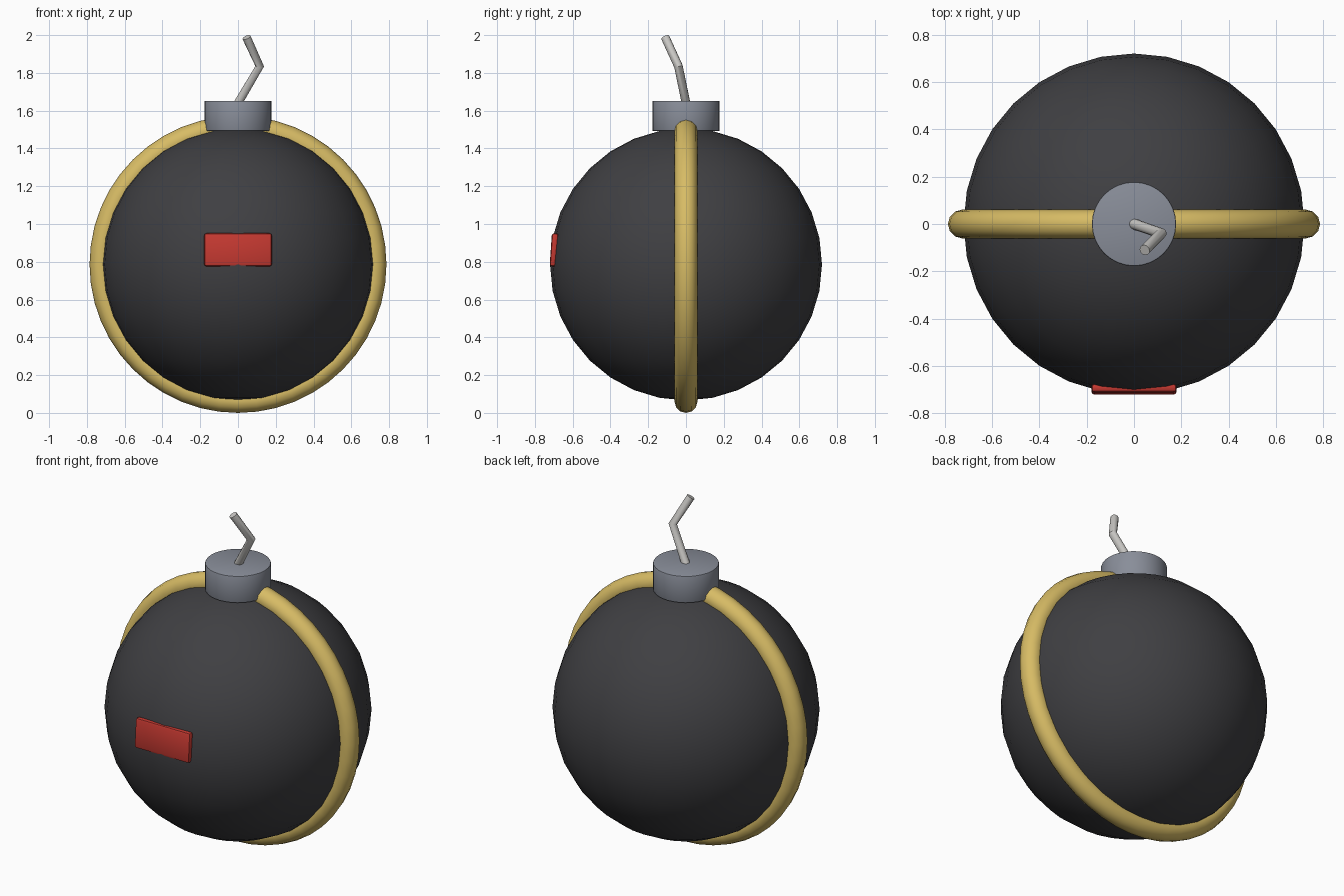
import bpy
from math import radians

if "Cube" in bpy.data.objects:
    bpy.data.objects.remove(bpy.data.objects["Cube"], do_unlink=True)

CENTRE = 0.786   # height of the ball's middle
RADIUS = 0.72


def material(name, rgb):
    mat = bpy.data.materials.new(name)
    mat.use_nodes = True
    mat.diffuse_color = (*rgb, 1)
    mat.node_tree.nodes["Principled BSDF"].inputs["Base Color"].default_value = (*rgb, 1)
    return mat


def finish(name, mat, bevel=0):
    obj = bpy.context.object
    obj.name = obj.data.name = name
    obj.data.materials.append(mat)
    if bevel:
        bpy.ops.object.transform_apply(location=False, rotation=False, scale=True)
        mod = obj.modifiers.new("soft_edges", 'BEVEL')
        mod.width = bevel
        mod.segments = 2
        bpy.ops.object.modifier_apply(modifier=mod.name)
    bpy.ops.object.shade_smooth_by_angle(angle=radians(40))
    return obj


charcoal = material("charcoal", (0.05, 0.05, 0.055))
gold = material("gold", (0.68, 0.50, 0.13))
steel = material("steel", (0.25, 0.27, 0.32))
red = material("red", (0.55, 0.04, 0.03))
cord = material("pale_cord", (0.58, 0.57, 0.55))

# Round body
bpy.ops.mesh.primitive_uv_sphere_add(segments=32, ring_count=16, radius=RADIUS,
                                     location=(0, 0, CENTRE))
finish("body", charcoal)

# Band standing upright around the body
bpy.ops.mesh.primitive_torus_add(major_radius=0.725, minor_radius=0.061,
                                 major_segments=48, minor_segments=12,
                                 location=(0, 0, CENTRE), rotation=(radians(90), 0, 0))
finish("band", gold)

# Cap on top
bpy.ops.mesh.primitive_cylinder_add(vertices=32, radius=0.178, depth=0.16,
                                    location=(0, 0, 1.572))
finish("cap", steel, 0.006)

# Label plate on the front, leaning with the body's curve
bpy.ops.mesh.primitive_cube_add(size=1, location=(0, -0.698, 0.863),
                                rotation=(radians(-4), 0, 0))
bpy.context.object.scale = (0.36, 0.036, 0.176)
finish("label_plate", red, 0.014)

# Bent fuse
curve = bpy.data.curves.new("fuse", 'CURVE')
curve.dimensions = '3D'
curve.bevel_depth = 0.023
curve.bevel_resolution = 4
curve.use_fill_caps = True
path = [(0, 0, 1.64), (0.115, -0.04, 1.835), (0.045, -0.11, 1.988)]
spline = curve.splines.new('POLY')
spline.points.add(len(path) - 1)
for point, co in zip(spline.points, path):
    point.co = (*co, 1)
fuse = bpy.data.objects.new("fuse", curve)
bpy.context.collection.objects.link(fuse)
bpy.ops.object.select_all(action='DESELECT')
fuse.select_set(True)
bpy.context.view_layer.objects.active = fuse
bpy.ops.object.convert(target='MESH')
finish("fuse", cord)
